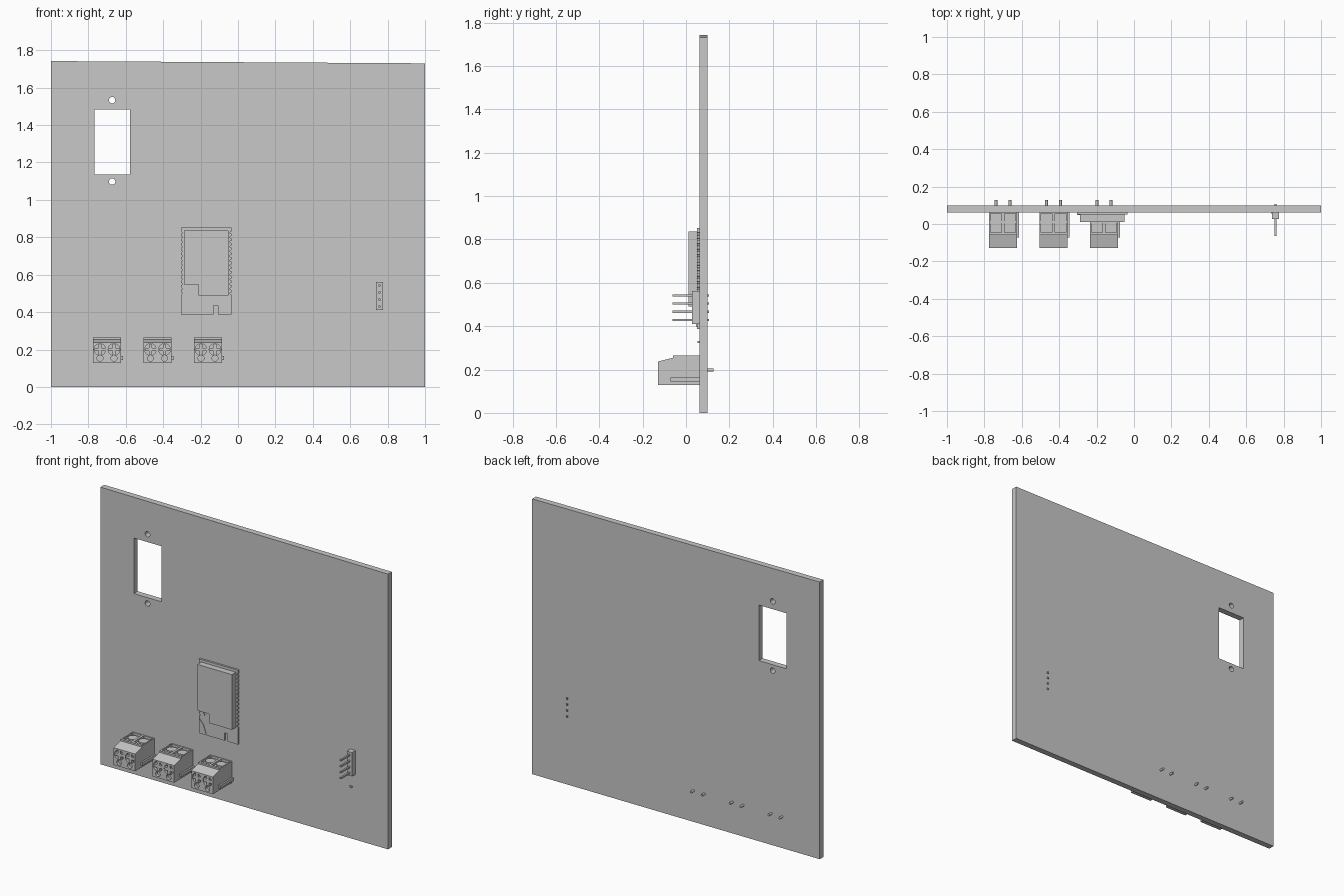
import bpy
import bmesh
import math
from mathutils import Matrix, Vector

cube = bpy.data.objects.get("Cube")
if cube:
    bpy.data.objects.remove(cube, do_unlink=True)


def material(name, value):
    m = bpy.data.materials.new(name)
    m.use_nodes = True
    colour = (value, value, value, 1)
    m.diffuse_color = colour
    m.node_tree.nodes["Principled BSDF"].inputs["Base Color"].default_value = colour
    return m


GREY = material("light grey", 0.58)


def finish(name, bm):
    bmesh.ops.recalc_face_normals(bm, faces=bm.faces)
    mesh = bpy.data.meshes.new(name)
    bm.to_mesh(mesh)
    bm.free()
    mesh.materials.append(GREY)
    ob = bpy.data.objects.new(name, mesh)
    bpy.context.collection.objects.link(ob)
    return ob


def prism(name, points, axis, a, b):
    """Extrude an outline from a to b along x (outline yz) or y (outline xz)."""
    bm = bmesh.new()
    place = (lambda u, v: (a, u, v)) if axis == "x" else (lambda u, v: (u, a, v))
    face = bm.faces.new([bm.verts.new(place(u, v)) for u, v in points])
    out = bmesh.ops.extrude_face_region(bm, geom=[face])
    verts = [g for g in out["geom"] if isinstance(g, bmesh.types.BMVert)]
    shift = Vector((b - a, 0, 0)) if axis == "x" else Vector((0, b - a, 0))
    bmesh.ops.translate(bm, verts=verts, vec=shift)
    return finish(name, bm)


def box(name, x0, x1, y0, y1, z0, z1):
    return prism(name, [(x0, z0), (x1, z0), (x1, z1), (x0, z1)], "y", y0, y1)


def rod(name, x, z, r, y0, y1, sides=20):
    """Round bar along y."""
    ring = [(x + r * math.cos(math.tau * i / sides), z + r * math.sin(math.tau * i / sides))
            for i in range(sides)]
    return prism(name, ring, "y", y0, y1)


def post(name, x, y, r, z0, z1):
    """Round bar along z."""
    bm = bmesh.new()
    bmesh.ops.create_cone(bm, cap_ends=True, segments=20, radius1=r, radius2=r, depth=z1 - z0,
                          matrix=Matrix.Translation((x, y, (z0 + z1) / 2)))
    return finish(name, bm)


def cut(target, cutters):
    bpy.context.view_layer.objects.active = target
    for c in cutters:
        c.hide_render = True
        mod = target.modifiers.new("cut", "BOOLEAN")
        mod.operation = "DIFFERENCE"
        mod.solver = "EXACT"
        mod.object = c
        bpy.ops.object.modifier_apply(modifier=mod.name)
        bpy.data.objects.remove(c, do_unlink=True)


# Wall panel with a window and two screw holes
panel = prism("panel", [(-1, 0), (1, 0), (1, 1.73), (-1, 1.742)], "y", 0.062, 0.1)
cut(panel, [box("window_cutter", -0.768, -0.577, 0, 0.2, 1.135, 1.484),
            rod("upper_hole_cutter", -0.673, 1.533, 0.017, 0, 0.2),
            rod("lower_hole_cutter", -0.673, 1.098, 0.017, 0, 0.2)])

# Module plate with scalloped long edges
left, right, low, high = -0.306, -0.035, 0.386, 0.853
steps = [0.5 + i * 0.025 for i in range(14)]


def scallops(x, inward):
    pts = []
    for z in steps:
        pts += [(x, z - 0.006), (x + inward, z - 0.004), (x + inward, z + 0.004), (x, z + 0.006)]
    return pts


outline = [(left, low), (-0.13, low), (-0.13, 0.435), (-0.108, 0.435), (-0.108, low), (right, low)]
outline += scallops(right, -0.007) + [(right, high), (left, high)]
outline += scallops(left, 0.007)[::-1]
prism("module_plate", outline, "y", 0.05, 0.063)

# Module shield with a stepped lower edge
prism("module_shield", [(-0.29, 0.547), (-0.21, 0.547), (-0.21, 0.49), (-0.05, 0.49),
                        (-0.05, 0.837), (-0.29, 0.837)], "y", 0.011, 0.052)
rod("module_marker", -0.277, 0.512, 0.012, 0.046, 0.052)
prism("antenna_trace", [(-0.303, 0.48), (-0.275, 0.45), (-0.255, 0.395), (-0.26, 0.395),
                        (-0.28, 0.445), (-0.303, 0.47)], "y", 0.047, 0.052)

# Three two-way screw terminals
for n, x0 in enumerate((-0.775, -0.505, -0.235), 1):
    x1 = x0 + 0.15
    tag = f"terminal_{n}"
    body = prism(tag + "_body", [(-0.128, 0.129), (0.063, 0.129), (0.063, 0.264), (-0.06, 0.264),
                                 (-0.06, 0.254), (-0.128, 0.237)], "x", x0, x1)
    ways = (x0 + 0.037, x0 + 0.112)
    cutters = []
    for x in ways:
        cutters.append(rod("entry_cutter", x, 0.2, 0.031, -0.2, -0.105))
        cutters.append(rod("probe_cutter", x, 0.153, 0.016, -0.2, -0.11))
        cutters.append(box("top_cutter", x - 0.03, x + 0.03, -0.045, 0.055, 0.25, 0.3))
    cut(body, cutters)
    box(tag + "_side_rib", x1 - 0.005, x1 + 0.01, -0.072, 0.063, 0.144, 0.164)
    for x in ways:
        box(tag + "_cross_upright", x - 0.009, x + 0.009, -0.125, -0.1, 0.171, 0.229)
        box(tag + "_cross_bar", x - 0.029, x + 0.029, -0.125, -0.1, 0.191, 0.209)
        post(tag + "_screw", x, 0.01, 0.029, 0.24, 0.258)
        rod(tag + "_pin", x, 0.197, 0.007, 0.05, 0.127, sides=12)

# Four-pin header with a plain block
cx, half = 0.756, 0.018
box("header_body", cx - half, cx + half, 0.027, 0.063, 0.411, 0.561)
for i in range(4):
    z = 0.429 + i * 0.0375
    box("header_pin", cx - 0.005, cx + 0.005, -0.063, 0.107, z - 0.005, z + 0.005)

# Tiny surface part below the header
box("small_chip", 0.736, 0.752, 0.054, 0.063, 0.322, 0.332)
